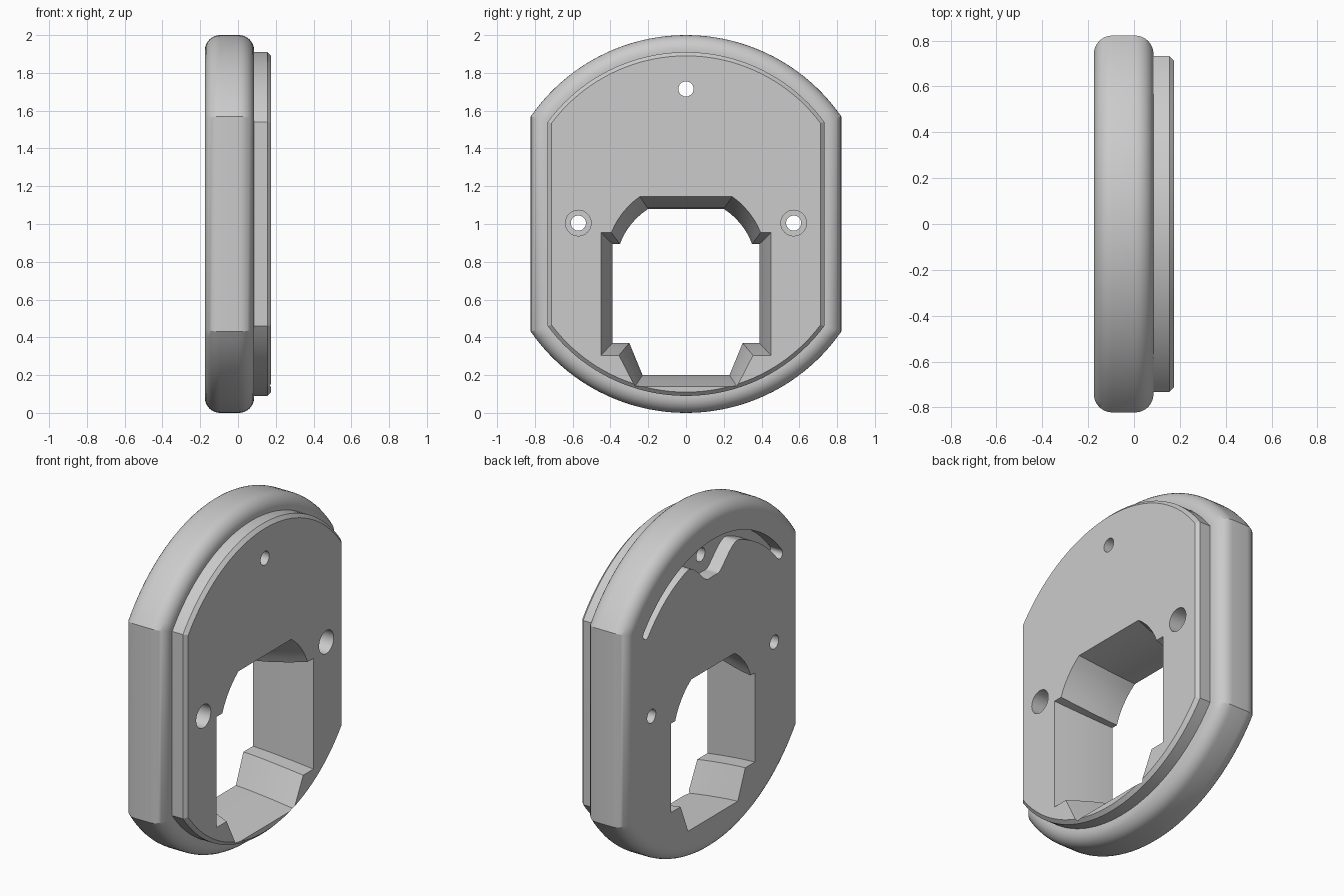
import bpy, bmesh
from math import sin, cos, pi, radians, sqrt, asin

cube = bpy.data.objects.get("Cube")
if cube:
    bpy.data.objects.remove(cube)

grey = bpy.data.materials.new("plain grey")
grey.use_nodes = True
grey.diffuse_color = (0.6, 0.6, 0.6, 1)
grey.node_tree.nodes["Principled BSDF"].inputs["Base Color"].default_value = (0.6, 0.6, 0.6, 1)


def loft(name, stations):
    """Closed solid through (x, outline) stations; outlines are (y, z) lists."""
    bm = bmesh.new()
    rings = [[bm.verts.new((x, y, z)) for y, z in outline] for x, outline in stations]
    n = len(rings[0])
    for a, b in zip(rings, rings[1:]):
        for i in range(n):
            j = (i + 1) % n
            bm.faces.new((a[i], a[j], b[j], b[i]))
    bm.faces.new(rings[0])
    bm.faces.new(rings[-1])
    bmesh.ops.recalc_face_normals(bm, faces=bm.faces)
    mesh = bpy.data.meshes.new(name)
    bm.to_mesh(mesh)
    bm.free()
    mesh.materials.append(grey)
    obj = bpy.data.objects.new(name, mesh)
    bpy.context.collection.objects.link(obj)
    return obj


def plate_outline(inset, steps=40):
    """Circle with its two sides cut off, shrunk evenly by inset."""
    r, half = 1 - inset, 0.822 - inset
    a = asin(half / r)
    top = [(r * sin(t), 1 + r * cos(t)) for t in (a * (2 * i / steps - 1) for i in range(steps + 1))]
    return top + [(-y, 2 - z) for y, z in top]


def circle(y, z, r, n=32):
    return [(y + r * cos(2 * pi * i / n), z + r * sin(2 * pi * i / n)) for i in range(n)]


# Plate: rounded rim, then a stepped lip with a chamfer
R = 0.08
quarter = [i * pi / 16 for i in range(9)]
profile = [(-0.095 - R * cos(t), R - R * sin(t)) for t in quarter]
profile += [(0.005 + R * sin(t), R - R * cos(t)) for t in quarter]
profile += [(0.085, 0.09), (0.155, 0.09), (0.175, 0.11)]
plate = loft("plate", [(x, plate_outline(d)) for x, d in profile])

# Main opening: tapers from the lip side to the back
WIDE = [(0.245, 1.145), (0.395, 0.955), (0.45, 0.955), (0.45, 0.305), (0.355, 0.305), (0.27, 0.14)]
NARROW = [(0.2, 1.08), (0.35, 0.893), (0.388, 0.893), (0.388, 0.37), (0.3, 0.37), (0.23, 0.2)]


def opening_outline(t):
    half = [(a + (c - a) * t, b + (d - b) * t) for (a, b), (c, d) in zip(NARROW, WIDE)]
    (y0, z0), (y1, z1) = half[:2]
    zc = 0.765 + 0.032 * t
    arc = []
    for i in range(1, 6):
        y, z = y0 + (y1 - y0) * i / 6, z0 + (z1 - z0) * i / 6 - zc
        k = sqrt(y0 ** 2 + (z0 - zc) ** 2) / sqrt(y * y + z * z)
        arc.append((y * k, zc + z * k))
    half[1:1] = arc
    return half + [(-y, z) for y, z in reversed(half)]


depths = [(-0.175 + 0.35 * i / 6, (i / 6) ** 1.35) for i in range(7)]
stations = [(x, opening_outline(t)) for x, t in depths]
stations = [(-0.25, stations[0][1])] + stations + [(0.25, stations[-1][1])]
cutters = [loft("opening_cutter", stations)]

# Screw holes, the side pair counterbored
for y, z in ((0, 1.715), (0.57, 1.005), (-0.57, 1.005)):
    hole = circle(y, z, 0.04)
    if y:
        bore = circle(y, z, 0.068)
        rings = [(-0.3, hole), (-0.05, hole), (-0.05, bore), (0.3, bore)]
    else:
        rings = [(-0.3, hole), (0.3, hole)]
    cutters.append(loft("screw_hole_cutter", rings))

# Curved groove in the back, dipping round the top hole
END, OUT, IN = 51, 0.825, 0.77
mid, tip = (OUT + IN) / 2, (OUT - IN) / 2


def inner_radius(deg):
    s = min(max((18 - abs(deg)) / 14, 0), 1)
    return IN - 0.16 * s * s * (3 - 2 * s)


def polar(deg, r):
    return (r * sin(radians(deg)), 1 + r * cos(radians(deg)))


def end_cap(sign):
    pts = []
    for i in range(1, 8):
        a = pi * i / 8
        pts.append(polar(sign * (END + 2 * sin(a)), mid + sign * tip * cos(a)))
    return pts


groove = [polar(d, OUT) for d in range(-END, END + 1, 2)] + end_cap(1)
groove += [polar(d, inner_radius(d)) for d in range(END, -END - 1, -1)] + end_cap(-1)
cutters.append(loft("groove_cutter", [(-0.25, groove), (-0.095, groove)]))

# Cut everything, bake the result and drop the cutters
for c in cutters:
    c.hide_render = True
    mod = plate.modifiers.new(c.name, "BOOLEAN")
    mod.operation = "DIFFERENCE"
    mod.solver = "EXACT"
    mod.object = c
bpy.context.view_layer.update()
baked = bpy.data.meshes.new_from_object(plate.evaluated_get(bpy.context.evaluated_depsgraph_get()))
plate.modifiers.clear()
plate.data = baked
for c in cutters:
    bpy.data.objects.remove(c)

# Smooth rim, crisp edges
bpy.ops.object.select_all(action="DESELECT")
plate.select_set(True)
bpy.context.view_layer.objects.active = plate
bpy.ops.object.shade_smooth_by_angle(angle=radians(25))
